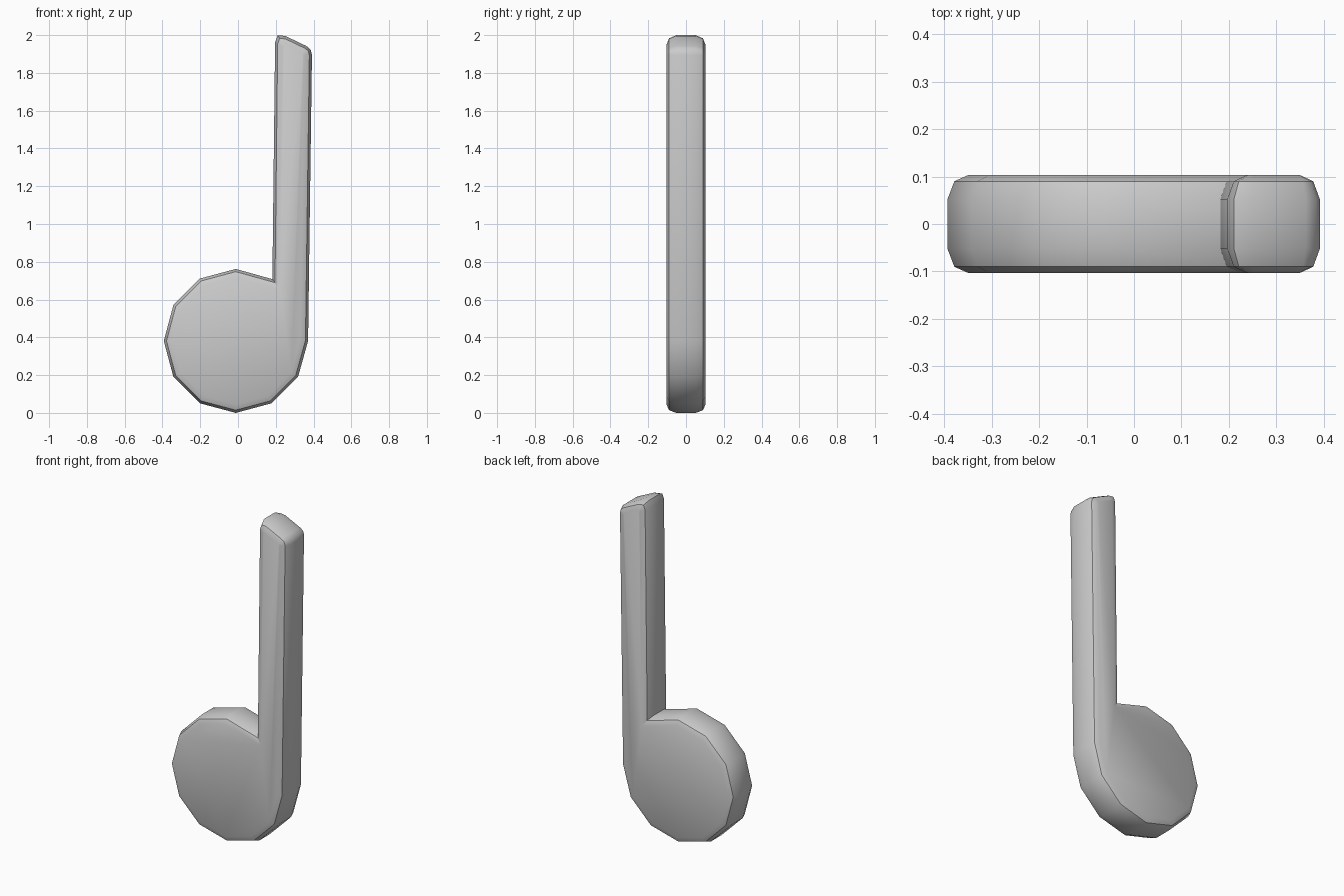
import bpy, bmesh, math
from mathutils import Vector

if "Cube" in bpy.data.objects:
    bpy.data.objects.remove(bpy.data.objects["Cube"])

# Outline in (x, z), counter-clockwise: round head, then the stem
CX, CZ, R = -0.012, 0.385, 0.381
def head(deg):
    a = math.radians(deg)
    return Vector((CX + R * math.cos(a), CZ + R * math.sin(a)))

outline = [head(a) for a in range(120, 360, 30)]
outline += [Vector((0.371, 0.385)), Vector((0.392, 1.932)),
            Vector((0.197, 2.025)), Vector((0.182, 0.712)), head(90)]
TOP_RIGHT, TOP_LEFT = 9, 10


def inset(points, d):
    """Move every edge of the outline inward by d with mitred corners."""
    result = []
    for i, p in enumerate(points):
        a = (p - points[i - 1]).normalized()
        b = (points[(i + 1) % len(points)] - p).normalized()
        na, nb = Vector((-a.y, a.x)), Vector((-b.y, b.x))
        result.append(p + (na + nb) * d / (1 + na.dot(nb)))
    return result


def rounded(points, sizes):
    """Replace the chosen corners by a two-step rounding."""
    result = []
    for i, p in enumerate(points):
        if i not in sizes:
            result.append(p)
            continue
        s = sizes[i]
        a = p + (points[i - 1] - p).normalized() * s
        b = p + (points[(i + 1) % len(points)] - p).normalized() * s
        result += [a, (a + 2 * p + b) / 4, b]
    return result


# Edge cross-section: y, inset, rounding scale
half = [(0.103, 0.042, 0.25), (0.09, 0.014, 0.75), (0.052, 0.0, 1.0)]
section = [(-y, d, k) for y, d, k in half] + half[::-1]

bm = bmesh.new()
rings = []
for y, d, k in section:
    pts = rounded(inset(outline, d), {TOP_RIGHT: 0.033 * k, TOP_LEFT: 0.06 * k})
    rings.append([bm.verts.new((p.x, y, p.y)) for p in pts])

# Rim bands between the rings, then front and back faces
for r0, r1 in zip(rings, rings[1:]):
    for i in range(len(r0)):
        j = (i + 1) % len(r0)
        bm.faces.new((r0[i], r0[j], r1[j], r1[i]))
bm.faces.new(rings[0])
bm.faces.new(rings[-1][::-1])
bmesh.ops.recalc_face_normals(bm, faces=bm.faces)

# Stand the note on the ground
low = min(v.co.z for v in bm.verts)
bmesh.ops.translate(bm, verts=bm.verts, vec=(0, 0, -low))

mesh = bpy.data.meshes.new("music_note")
bm.to_mesh(mesh)
bm.free()
note = bpy.data.objects.new("music_note", mesh)
bpy.context.collection.objects.link(note)
bpy.context.view_layer.objects.active = note
note.select_set(True)
bpy.ops.object.shade_smooth_by_angle(angle=math.radians(35))
